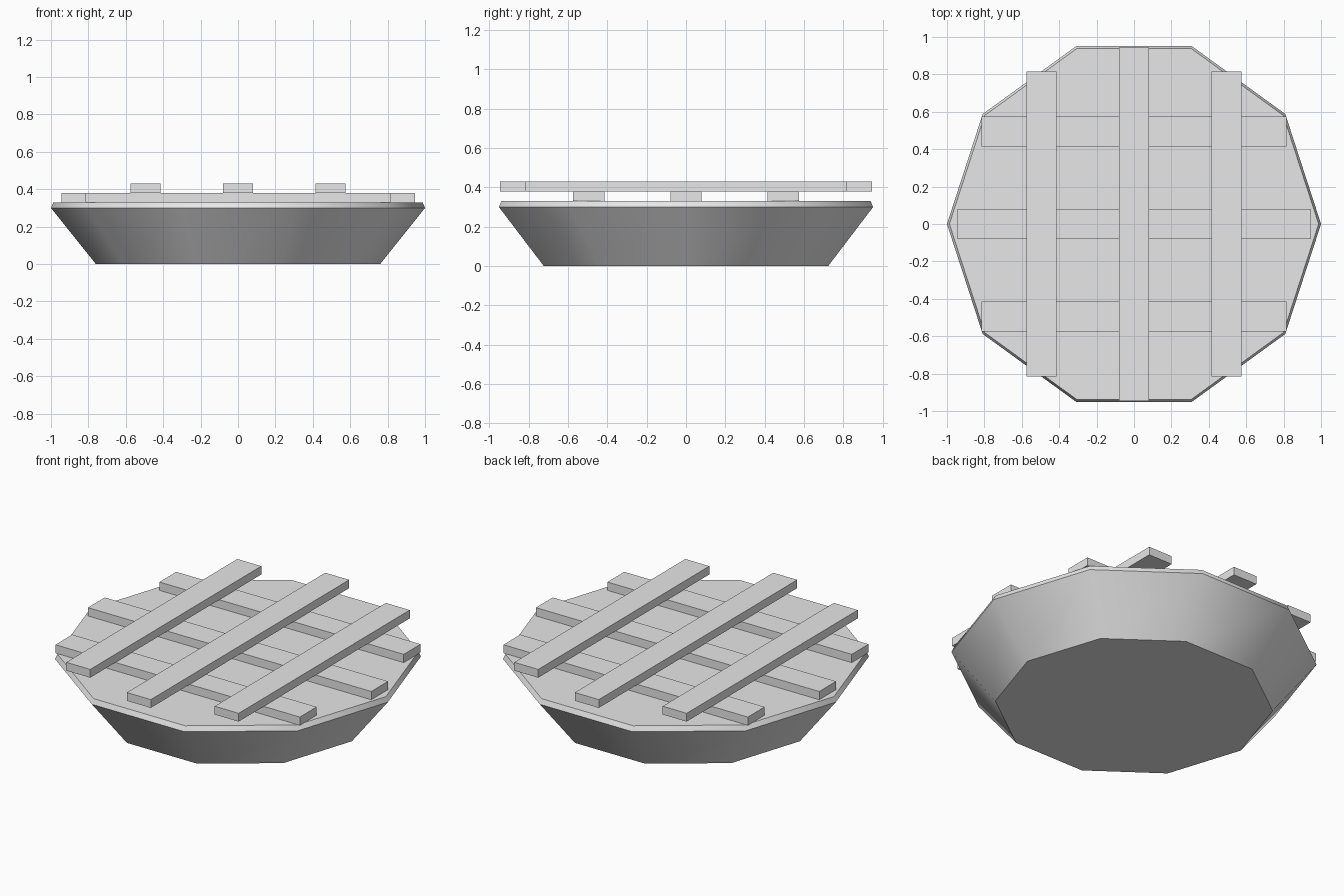
import bpy
import bmesh
from math import cos, sin, pi, radians

cube = bpy.data.objects.get("Cube")
if cube:
    bpy.data.objects.remove(cube, do_unlink=True)

SIDES = 10
PITCH, WIDTH, THICK = 0.495, 0.16, 0.05
CRUST_TOP = 0.33

grey = bpy.data.materials.new("light grey")
grey.use_nodes = True
grey.diffuse_color = (0.8, 0.8, 0.8, 1)
grey.node_tree.nodes["Principled BSDF"].inputs["Base Color"].default_value = grey.diffuse_color


def add_object(name, bm):
    bmesh.ops.recalc_face_normals(bm, faces=bm.faces)
    mesh = bpy.data.meshes.new(name)
    bm.to_mesh(mesh)
    bm.free()
    mesh.materials.append(grey)
    obj = bpy.data.objects.new(name, mesh)
    bpy.context.collection.objects.link(obj)
    return obj


def strip(name, x, y, z, length, along_x):
    """Flat box strip resting on height z."""
    size = (length, WIDTH, THICK) if along_x else (WIDTH, length, THICK)
    bm = bmesh.new()
    bmesh.ops.create_cube(bm, size=1)
    bmesh.ops.scale(bm, vec=size, verts=bm.verts)
    bmesh.ops.translate(bm, vec=(x, y, z + THICK / 2), verts=bm.verts)
    add_object(name, bm)


# Ten-sided dish with flared wall and narrow sloping rim
bm = bmesh.new()
rings = []
for radius, z in [(0.76, 0), (1.0, 0.3), (0.987, CRUST_TOP)]:
    rings.append([bm.verts.new((radius * cos(2 * pi * i / SIDES),
                                radius * sin(2 * pi * i / SIDES), z))
                  for i in range(SIDES)])
for low, high in zip(rings, rings[1:]):
    for i in range(SIDES):
        j = (i + 1) % SIDES
        bm.faces.new((low[i], low[j], high[j], high[i]))
bm.faces.new(rings[0])
bm.faces.new(rings[-1])
dish = add_object("dish", bm)
bpy.ops.object.select_all(action="DESELECT")
dish.select_set(True)
bpy.context.view_layer.objects.active = dish
bpy.ops.object.shade_smooth_by_angle(angle=radians(35))

# Lattice: lower strips run across, upper strips run front to back
for k, place in ((-1, "first"), (0, "middle"), (1, "last")):
    length = 1.63 if k else 1.89
    strip(f"lower_strip_{place}", 0, k * PITCH, CRUST_TOP, length, True)
    strip(f"upper_strip_{place}", k * PITCH, 0, CRUST_TOP + THICK, length, False)
